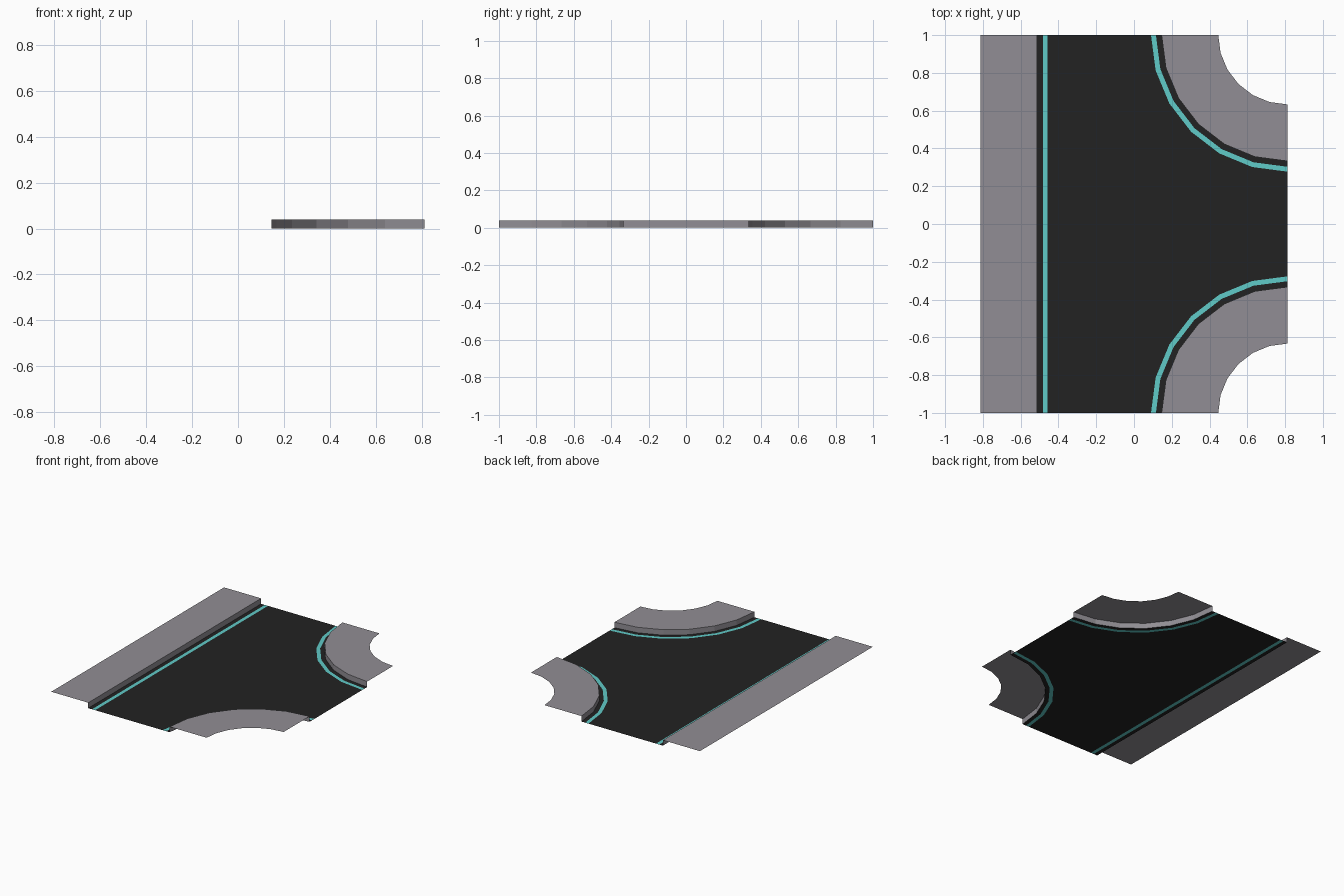
import bpy
from math import sin, cos, radians

cube = bpy.data.objects.get("Cube")
if cube:
    bpy.data.objects.remove(cube, do_unlink=True)

HALF_X, HALF_Y = 0.813, 1.0
KERB_H, WALK_W = 0.04, 0.30
KERB_X, KERB_R = -0.513, 0.667      # straight kerb position, corner kerb radius
LINE_IN, LINE_OUT = 0.03, 0.056     # painted line, measured from the kerb
SEGMENTS = 6


def material(name, color):
    m = bpy.data.materials.new(name)
    m.use_nodes = True
    m.diffuse_color = color
    bsdf = m.node_tree.nodes["Principled BSDF"]
    bsdf.inputs["Base Color"].default_value = color
    bsdf.inputs["Roughness"].default_value = 0.9
    return m


PAVING = material("paving grey", (0.283, 0.27, 0.297, 1))
ASPHALT = material("asphalt black", (0.016, 0.016, 0.016, 1))
PAINT = material("line turquoise", (0.117, 0.597, 0.578, 1))


def loft(name, rails, mat):
    """Sheet of quads joining neighbouring rails of equal point count."""
    n = len(rails[0])
    faces = [(j * n + i, (j + 1) * n + i, (j + 1) * n + i + 1, j * n + i + 1)
             for j in range(len(rails) - 1) for i in range(n - 1)]
    mesh = bpy.data.meshes.new(name)
    mesh.from_pydata([p for rail in rails for p in rail], [], faces)
    mesh.materials.append(mat)
    obj = bpy.data.objects.new(name, mesh)
    bpy.context.collection.objects.link(obj)


# Rails at offset d from the kerb towards the road
def straight(d, z=0):
    return [(KERB_X + d, y, z) for y in (-HALF_Y, HALF_Y)]


def corner(side, start):
    def rail(d, z=0):
        r = KERB_R + d
        angles = [radians(start + 90 * i / SEGMENTS) for i in range(SEGMENTS + 1)]
        return [(HALF_X + r * cos(a), side * HALF_Y + r * sin(a), z) for a in angles]
    return rail


back = corner(1, 180)
front = corner(-1, 90)

# Pavement, kerb face, gutter and painted line along each edge
for label, rail in (("left_edge", straight), ("back_corner", back), ("front_corner", front)):
    loft(label + "_pavement", [rail(-WALK_W, KERB_H), rail(0, KERB_H)], PAVING)
    loft(label + "_kerb", [rail(0, KERB_H), rail(0)], PAVING)
    loft(label + "_gutter", [rail(0), rail(LINE_IN)], ASPHALT)
    loft(label + "_line", [rail(LINE_IN), rail(LINE_OUT)], PAINT)

# Road surface between the painted lines
near, far = straight(LINE_OUT)
loft("road_surface",
     [[far] + back(LINE_OUT), [near] + front(LINE_OUT)[::-1]], ASPHALT)
